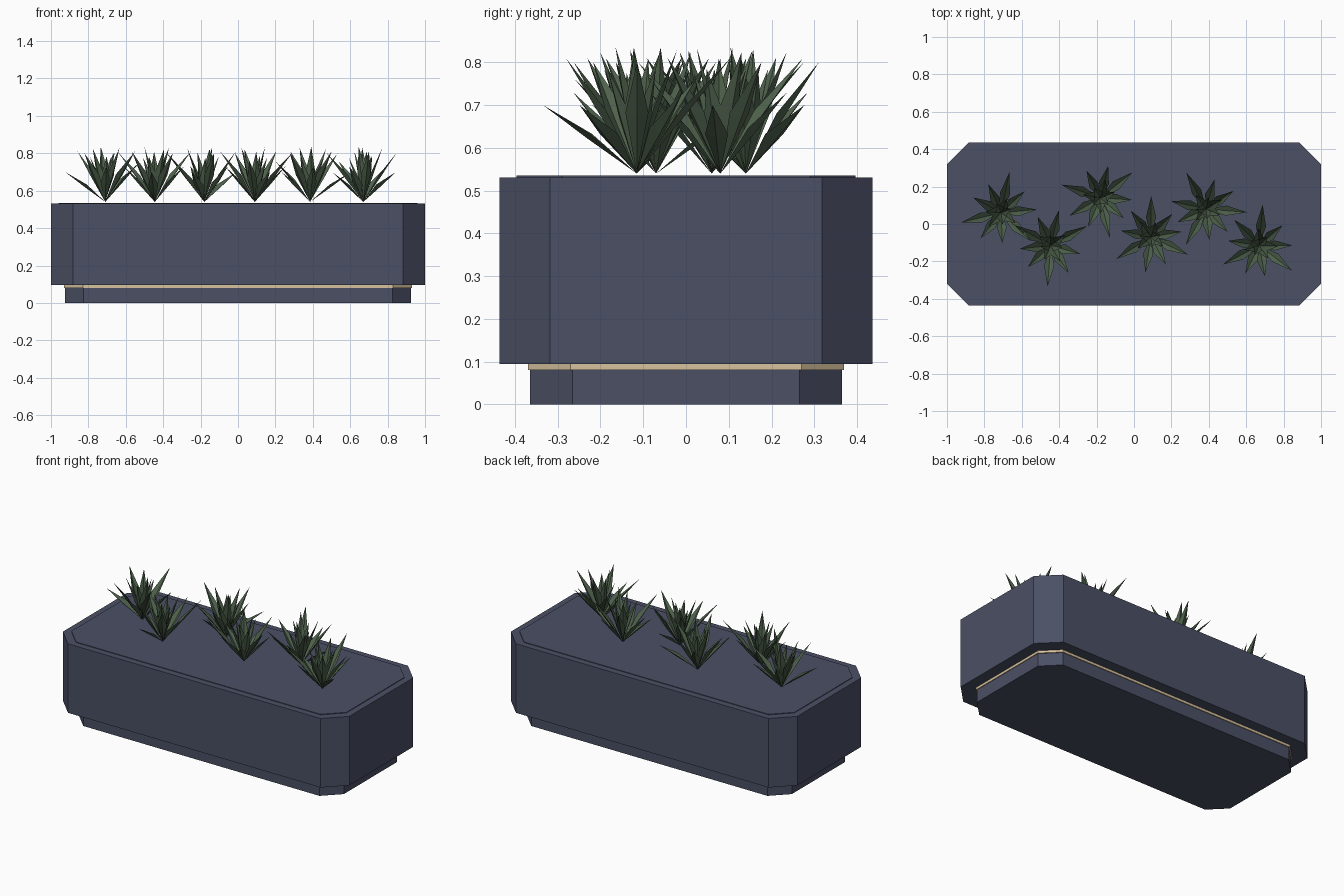
import bpy, bmesh, math, random
from mathutils import Vector

cube = bpy.data.objects.get("Cube")
if cube:
    bpy.data.objects.remove(cube, do_unlink=True)


def material(name, colour):
    m = bpy.data.materials.new(name)
    m.use_nodes = True
    m.diffuse_color = (*colour, 1)
    bsdf = next(n for n in m.node_tree.nodes if n.type == 'BSDF_PRINCIPLED')
    bsdf.inputs["Base Color"].default_value = (*colour, 1)
    return m


slate = material("slate_blue", (0.069, 0.08, 0.13))
gold = material("pale_gold", (0.68, 0.54, 0.34))
green = material("leaf_green", (0.075, 0.118, 0.07))


def finish(name, bm, mat):
    mesh = bpy.data.meshes.new(name)
    bm.to_mesh(mesh)
    bm.free()
    mesh.materials.append(mat)
    obj = bpy.data.objects.new(name, mesh)
    bpy.context.collection.objects.link(obj)
    return obj


def slab(name, hx, hy, cut, z0, z1, mat):
    """Rectangular block with its four upright corners cut off."""
    bm = bmesh.new()
    corner = [(hx, hy - cut), (hx - cut, hy)]
    ring = corner + [(-x, y) for x, y in corner[::-1]]
    ring += [(-x, -y) for x, y in ring]
    base = bm.faces.new([bm.verts.new((x, y, z0)) for x, y in ring])
    top = bmesh.ops.extrude_face_region(bm, geom=[base])["geom"]
    bmesh.ops.translate(bm, vec=(0, 0, z1 - z0),
                        verts=[v for v in top if isinstance(v, bmesh.types.BMVert)])
    bmesh.ops.recalc_face_normals(bm, faces=bm.faces)
    return finish(name, bm, mat)


# Planter: recessed plinth, thin trim band, main box, raised bed
slab("plinth", 0.925, 0.365, 0.1, 0, 0.08, slate)
slab("trim_band", 0.93, 0.37, 0.1, 0.08, 0.095, gold)
slab("planter_box", 1.0, 0.436, 0.118, 0.095, 0.531, slate)
slab("planting_bed", 0.96, 0.396, 0.106, 0.531, 0.535, slate)


def blade(bm, angle, reach, height, width):
    """Folded leaf: pointed at the root, widest past halfway, sharp tip."""
    out = Vector((math.cos(angle), math.sin(angle), 0))
    side = Vector((-out.y, out.x, 0))
    tip = out * reach + Vector((0, 0, height))
    normal = tip.cross(side).normalized()
    if normal.z < 0:
        normal = -normal
    mid = tip * 0.52 + normal * 0.012
    keel = mid - normal * 0.014
    root, end, left, right, fold = [
        bm.verts.new(p) for p in
        (Vector(), tip, mid + side * width, mid - side * width, keel)]
    for tri in ((root, fold, left), (root, right, fold),
                (end, left, fold), (end, fold, right)):
        bm.faces.new(tri)


# One tuft: an outer ring of spreading leaves and an inner upright ring
random.seed(4)
bm = bmesh.new()
OUTER, INNER = 9, 7
rises = (0.16, 0.26, 0.19, 0.27, 0.22)
for i in range(OUTER):
    a = math.tau * i / OUTER + random.uniform(-0.15, 0.15)
    reach = 0.22 if i % 3 == 0 else random.uniform(0.16, 0.2)
    blade(bm, a, reach, rises[i % len(rises)], 0.027)
for i in range(INNER):
    a = math.tau * (i + 0.4) / INNER + random.uniform(-0.2, 0.2)
    blade(bm, a, random.uniform(0.05, 0.11), random.uniform(0.22, 0.3), 0.027)
first = finish("plant_1", bm, green)

# Six tufts staggered along the bed, each turned differently
spots = [(-0.71, 0.06, 198), (-0.445, -0.115, 270), (-0.18, 0.14, 43),
         (0.09, -0.07, 94), (0.385, 0.08, 0), (0.67, -0.115, 327)]
for i, (x, y, turn) in enumerate(spots):
    plant = first
    if i:
        plant = bpy.data.objects.new(f"plant_{i + 1}", first.data)
        bpy.context.collection.objects.link(plant)
    plant.location = (x, y, 0.54)
    plant.rotation_euler.z = math.radians(turn)
